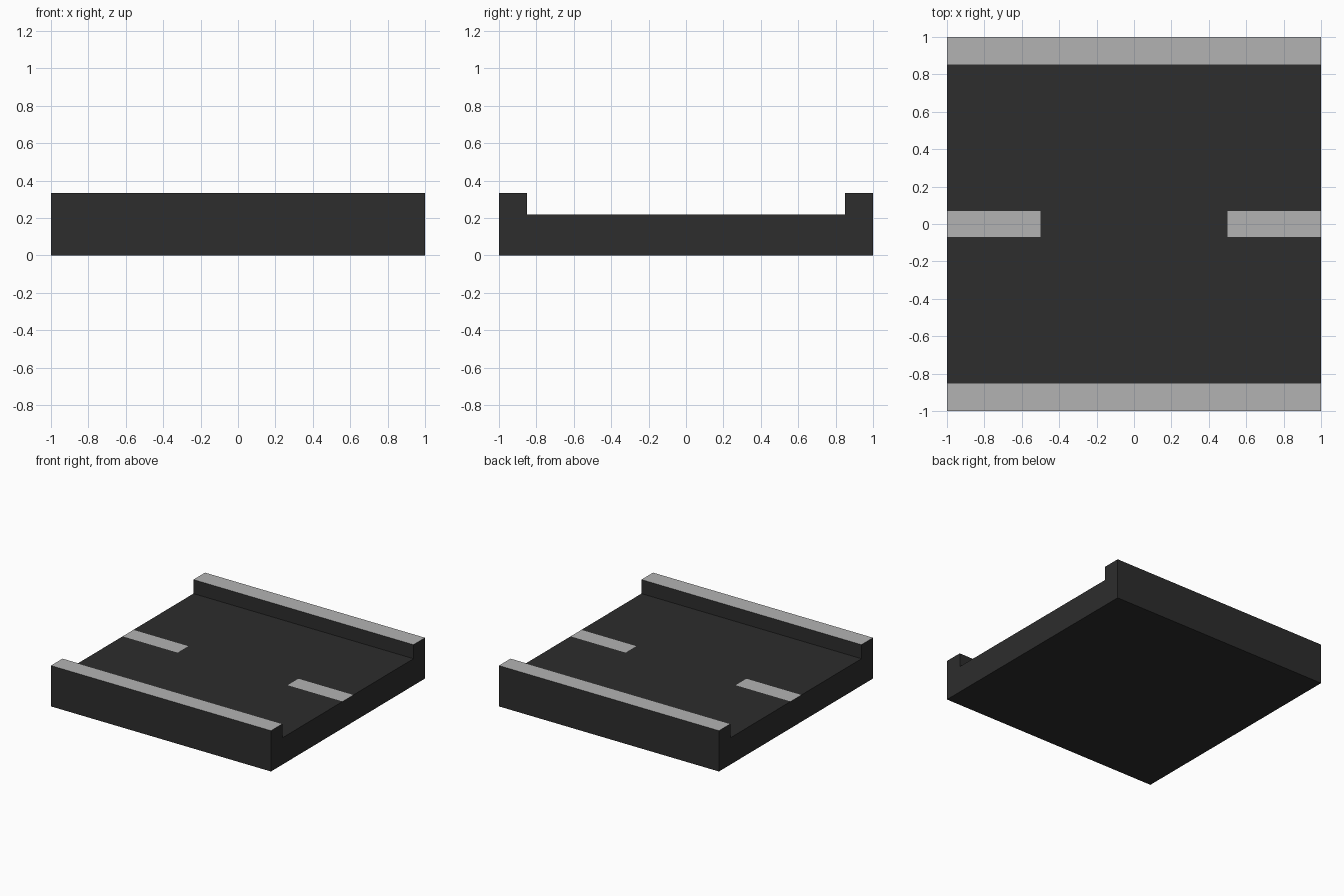
import bpy, bmesh

if "Cube" in bpy.data.objects:
    bpy.data.objects.remove(bpy.data.objects["Cube"])

ROAD_Z, KERB_Z = 0.22, 0.335
KERB_Y, LINE_Y, LINE_X = 0.85, 0.07, 0.5


def material(name, value):
    mat = bpy.data.materials.new(name)
    mat.diffuse_color = (value, value, value, 1)
    mat.use_nodes = True
    mat.node_tree.nodes["Principled BSDF"].inputs["Base Color"].default_value = mat.diffuse_color
    return mat


# U-shaped cross-section (y, z), with points where the centre line's edges run
half = [(LINE_Y, ROAD_Z), (KERB_Y, ROAD_Z), (KERB_Y, KERB_Z), (1, KERB_Z), (1, 0)]
profile = half + [(-y, z) for y, z in reversed(half)]

# Road tile: sweep the section along x, with stations at the dash ends
bm = bmesh.new()
rings = [[bm.verts.new((x, y, z)) for y, z in profile]
         for x in (-1, -LINE_X, LINE_X, 1)]
n = len(profile)
for a, b in zip(rings, rings[1:]):
    for i in range(n):
        j = (i + 1) % n
        bm.faces.new((a[i], a[j], b[j], b[i]))
bm.faces.new(rings[0])
bm.faces.new(rings[-1])
bmesh.ops.recalc_face_normals(bm, faces=bm.faces)

# Light kerb tops and the two flush road dashes
for face in bm.faces:
    c = face.calc_center_median()
    if face.normal.z > 0.9:
        kerb_top = c.z > ROAD_Z + 0.05
        dash = abs(c.y) < LINE_Y and abs(c.x) > LINE_X
        face.material_index = int(kerb_top or dash)

mesh = bpy.data.meshes.new("road_tile")
bm.to_mesh(mesh)
bm.free()
mesh.materials.append(material("asphalt", 0.026))
mesh.materials.append(material("light_paint", 0.45))
bpy.context.collection.objects.link(bpy.data.objects.new("road_tile", mesh))
